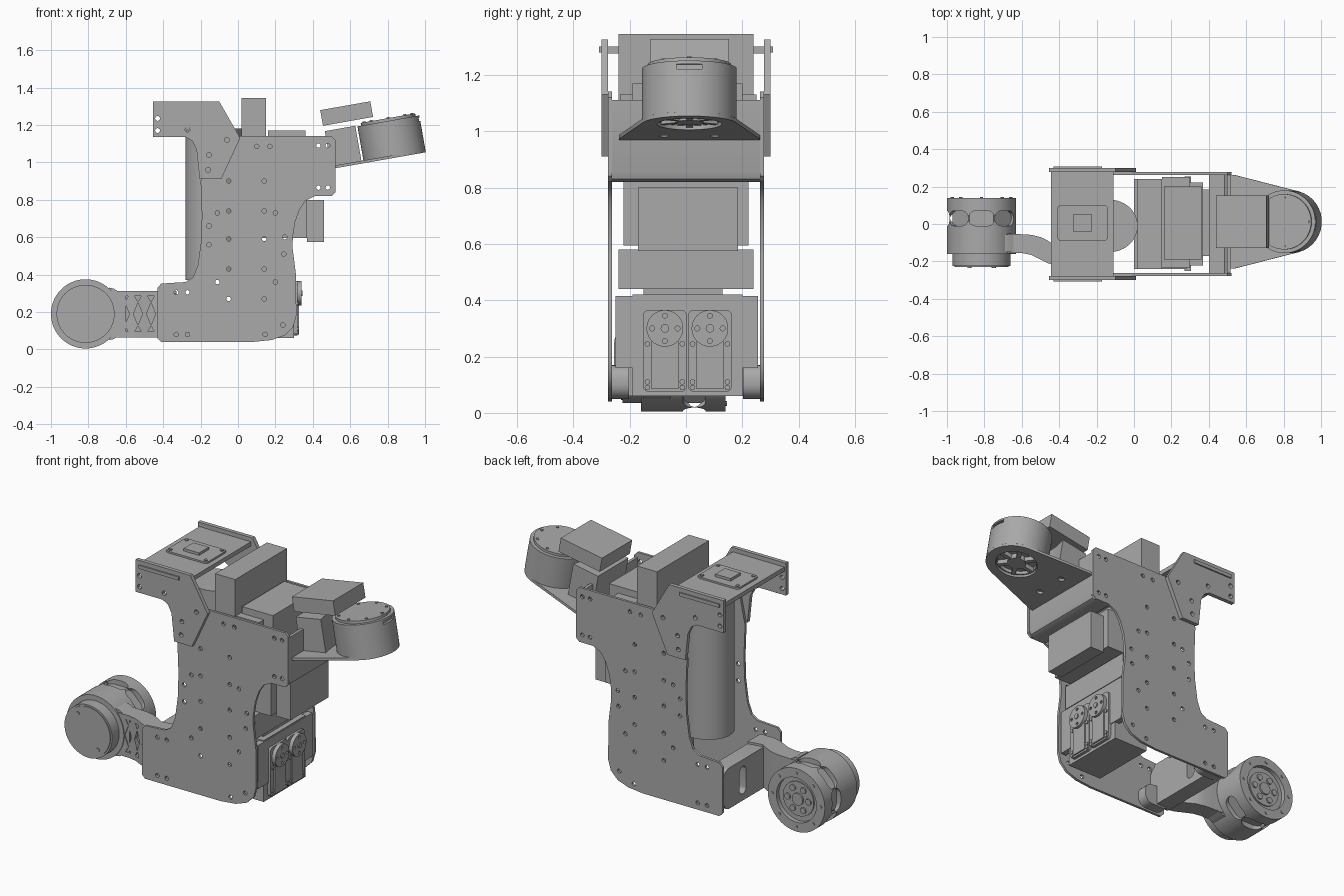
import bpy, bmesh, math
from math import sin, cos, pi, radians
from mathutils import Matrix, Vector

if "Cube" in bpy.data.objects:
    bpy.data.objects.remove(bpy.data.objects["Cube"])

grey = bpy.data.materials.new("plain grey")
grey.use_nodes = True
GREY = (0.4, 0.4, 0.4, 1)
grey.diffuse_color = GREY
grey.node_tree.nodes["Principled BSDF"].inputs["Base Color"].default_value = GREY
parts = []


def place(axis, a, b, t):
    """Map profile coordinates a, b and depth t to space for an extrusion axis."""
    return {"x": (t, a, b), "y": (a, t, b), "z": (a, b, t)}[axis]


def add_prism(bm, pts, lo, hi, axis):
    rings = [[bm.verts.new(place(axis, a, b, t)) for a, b in pts] for t in (lo, hi)]
    bm.faces.new(rings[0])
    bm.faces.new(rings[1])
    n = len(pts)
    for i in range(n):
        j = (i + 1) % n
        bm.faces.new((rings[0][i], rings[0][j], rings[1][j], rings[1][i]))


def solid(name, prisms, frame=None):
    """Object made of one or more prisms: (points, low, high, axis)."""
    bm = bmesh.new()
    for p in prisms:
        add_prism(bm, *p)
    bmesh.ops.recalc_face_normals(bm, faces=bm.faces)
    if frame:
        bm.transform(frame)
    mesh = bpy.data.meshes.new(name)
    bm.to_mesh(mesh)
    bm.free()
    mesh.materials.append(grey)
    obj = bpy.data.objects.new(name, mesh)
    bpy.context.collection.objects.link(obj)
    parts.append(obj)
    return obj


def rect(a0, a1, b0, b1):
    return [(a0, b0), (a1, b0), (a1, b1), (a0, b1)]


def circle(a, b, r, n=48, ry=None):
    return [(a + r * cos(2 * pi * i / n), b + (ry or r) * sin(2 * pi * i / n)) for i in range(n)]


def rounded(a0, a1, b0, b1, r, n=5):
    out = []
    for k, (ca, cb) in enumerate(((a1 - r, b1 - r), (a0 + r, b1 - r), (a0 + r, b0 + r), (a1 - r, b0 + r))):
        for i in range(n + 1):
            t = (k + i / n) * pi / 2
            out.append((ca + r * cos(t), cb + r * sin(t)))
    return out


def box(name, x0, x1, y0, y1, z0, z1, frame=None):
    return solid(name, [(rect(x0, x1, y0, y1), z0, z1, "z")], frame)


def cut(obj, prisms, frame=None):
    """Subtract prisms from an object."""
    cutter = solid("cutter", prisms, frame)
    cutter.hide_render = True
    mod = obj.modifiers.new("cut", "BOOLEAN")
    mod.operation, mod.solver, mod.object = "DIFFERENCE", "EXACT", cutter
    bpy.context.view_layer.objects.active = obj
    bpy.ops.object.modifier_apply(modifier=mod.name)
    parts.remove(cutter)
    bpy.data.objects.remove(cutter)


# Side plates with their bolt holes
plate = [(-.41, .04), (.08, .04), (.18, .05), (.25, .075), (.295, .12), (.312, .18), (.31, .4),
         (.292, .54), (.293, .6), (.305, .68), (.33, .75), (.36, .795), (.41, .82), (.5, .82),
         (.52, .84), (.52, 1.12), (.5, 1.14), (-.15, 1.14), (-.2, .9), (-.193, .72), (-.197, .58),
         (-.215, .45), (-.24, .385), (-.28, .36), (-.41, .352), (-.43, .33), (-.43, .06)]
holes = [(x, z) for x in (-.05, .14) for z in (.27, .43, .59, .74, .9)]
holes += [(x, z) for x in (-.11, .2) for z in (.36, .73)]
holes += [(x, z) for x in (-.33, -.27) for z in (.08, .305)]
holes += [(x, z) for x in (.43, .48) for z in (.865, 1.09)]
holes += [(.1, 1.085), (.17, 1.085), (-.155, .66), (-.155, .56), (.25, .6), (.245, .51), (.24, .13), (.145, .08)]

# Upper bracket cheeks
cheek = [(-.455, 1.135), (-.28, 1.135), (-.245, 1.115), (-.222, 1.07), (-.205, .91), (-.09, .91),
         (.012, 1.13), (-.1, 1.325), (-.455, 1.325)]
cheek_holes = [(-.43, 1.235), (-.43, 1.17), (-.27, 1.175), (-.06, 1.12), (-.155, 1.04), (-.16, .96)]
for side, word in ((-1, "front"), (1, "back")):
    lo, hi = sorted((side * .262, side * .277))
    p = solid(word + "_side_plate", [(plate, lo, hi, "y")])
    cut(p, [(circle(x, z, .012, 12), -.4, .4, "y") for x, z in holes])
    lo, hi = sorted((side * .277, side * .3))
    c = solid(word + "_bracket_cheek", [(cheek, lo, hi, "y")])
    cut(c, [(circle(x, z, .013, 12), -.4, .4, "y") for x, z in cheek_holes])
    lo, hi = sorted((side * .27, side * .308))
    box(word + "_bracket_tab", -.43, -.17, lo, hi, 1.28, 1.3)

# Upper deck with a small sensor board
box("bracket_deck", -.445, -.11, -.28, .28, 1.275, 1.3)
solid("sensor_board", [(rounded(-.41, -.14, -.09, .1, .02), 1.3, 1.31, "z")])
box("sensor_chip", -.325, -.225, -.04, .05, 1.31, 1.325)
solid("sensor_screws", [(circle(x, y, .01, 10), 1.31, 1.316, "z") for x in (-.39, -.16) for y in (-.07, .08)])

# Rounded spine between the plates
solid("spine_column", [(circle(-.13, -.01, .15, 48, .14), .37, 1.18, "z")])

# Electronics and battery boxes inside the frame
box("tall_module", .02, .15, -.24, .24, .85, 1.345)
box("wide_module", .15, .3, -.235, .25, .85, 1.13)
box("upper_module", .16, .36, -.19, .2, .9, 1.17)
box("chest_module", .05, .37, -.222, .222, .595, .83)
box("chest_cover", .37, .46, -.17, .185, .575, .8)
box("battery", .0, .28, -.24, .24, .44, .58)
box("battery_foot", .05, .27, -.15, .13, .41, .45)

# Servo block with two servos facing outwards
box("servo_block", .08, .3, -.19, .2, .06, .42)
box("servo_panel", .27, .305, -.25, .255, .16, .415)
for y, word in ((-.075, "right"), (.085, "left")):
    solid(word + "_servo_case", [(rounded(y - .078, y + .078, .075, .365, .02), .3, .318, "x"),
                                 (rect(y - .048, y + .048, .085, .275), .318, .326, "x")])
    horn = solid(word + "_servo_horn", [(circle(y, .3, .065, 40), .315, .34, "x"),
                                        (circle(y, .3, .015, 16), .34, .346, "x")])
    cut(horn, [(circle(y + a, .3 + b, .009, 10), .33, .36, "x")
               for a, b in ((.045, 0), (-.045, 0), (0, .045), (0, -.045))])
    solid(word + "_servo_screws", [(circle(y + a, z, .01, 10), .315, .325, "x")
                                   for a in (-.062, .062) for z in (.09, .11, .245)])

# Bent sheet that carries the tilted motor arm
sheet = [(.4, .82), (.485, .82), (.508, .83), (.516, .855), (.516, 1.11), (.498, 1.11), (.498, .86),
         (.485, .838), (.4, .838)]
bend = solid("motor_mount_sheet", [(sheet, -.263, .263, "y")])

# Tilted motor arm, built flat and then tilted
tilt = Matrix.Translation((.5, .012, .965)) @ Matrix.Rotation(radians(-10), 4, "Y")
mu, mr = .344, .168
tray = [(0, -.25), (.04, -.25)]
tray += [(mu + mr * cos(radians(a)), mr * sin(radians(a))) for a in range(-75, 76, 10)]
tray += [(.04, .25), (0, .25)]
tray_obj = solid("motor_tray", [(tray, 0, .015, "z")], tilt)
cut(tray_obj, [(circle(.1, y, .018, 16), -.05, .05, "z") for y in (-.09, .09)]
    + [(circle(mu, 0, .115), -.05, .05, "z")], tilt)
neck = [(0, -.14), (.165, -.14), (.15, -.07), (.145, 0), (.15, .07), (.165, .14), (0, .14)]
solid("motor_neck", [(neck, .015, .205, "z")], tilt)
motor = solid("upper_motor", [(circle(mu, 0, mr, 64), .015, .2, "z")], tilt)
cut(motor, [(circle(mu, 0, .108), 0, .035, "z"),
            (rect(mu + .15, mu + .2, -.045, .045), .17, .188, "z")], tilt)
solid("upper_motor_cap", [(circle(mu, 0, .148, 64), .2, .215, "z")], tilt)
solid("upper_motor_screws", [(circle(mu + .13 * cos(t * pi / 4), .13 * sin(t * pi / 4), .008, 10), .215, .22, "z")
                             for t in range(8)], tilt)
spokes = [(circle(mu, 0, .05, 32), .005, .035, "z")]
for k in range(6):
    t = k * pi / 3
    d, n = Vector((cos(t), sin(t))), Vector((-sin(t), cos(t))) * .012
    spokes.append(([Vector((mu, 0)) + v for v in (d * .04 - n, d * .11 - n, d * .11 + n, d * .04 + n)],
                   .008, .034, "z"))
solid("upper_motor_spokes", spokes, tilt)
box("camera_box", -.005, .267, -.14, .14, .235, .32, tilt)

# Lower wheel motor housing with slots round the rim
wx, wz = -.815, .19
wheel = solid("lower_motor_housing", [(circle(wx, wz, .185, 72), -.16, .14, "y")])
cut(wheel, [(circle(wx, wz, .13), .115, .2, "y")])
for k in range(8):
    turn = Matrix.Translation((wx, 0, wz)) @ Matrix.Rotation(k * pi / 4, 4, "Y")
    if k != 2:
        cut(wheel, [(rounded(-.07, .07, -.01, .07, .038), .155, .25, "z")], turn)
solid("lower_motor_cap", [(circle(wx, wz, .155, 64), -.225, -.16, "y")])
solid("lower_motor_disc", [(circle(wx, wz, .145, 64), -.23, -.225, "y")])
solid("cap_screws", [(circle(wx + s * .065, wz + s * .09 * -1, .011, 12), -.234, -.228, "y") for s in (-1, 1)])
hub = [(circle(wx, wz, .1, 48), .1, .122, "y"), (circle(wx, wz, .035, 24), .12, .132, "y")]
for k in range(6):
    t = k * pi / 3
    hub.append((circle(wx + .068 * cos(t), wz + .068 * sin(t), .018, 16), .12, .13, "y"))
solid("lower_motor_hub", hub)
solid("rim_screws", [(circle(wx + .157 * cos(k * pi / 4), wz + .157 * sin(k * pi / 4), .009, 10), .138, .145, "y")
                     for k in range(8)])

# Curved arm from the lower motor to the frame, with a diamond lattice
arm = [(-.7, -.155), (-.6, -.155), (-.55, -.165), (-.5, -.19), (-.46, -.21), (-.42, -.22), (-.33, -.22),
       (-.33, -.1), (-.42, -.115), (-.46, -.09), (-.5, -.07), (-.55, -.058), (-.6, -.055), (-.7, -.05)]
leg = solid("lower_arm", [(arm, .065, .312, "z")])
lattice = []
for x in (-.605, -.535, -.465):
    lattice.append(([(x - .024, .19), (x, .13), (x + .024, .19), (x, .25)], -.3, -.14, "y"))
    for s in (-1, 1):
        z = .19 + s * .095
        lattice.append(([(x - .018, z), (x + .018, z), (x, z - s * .03)], -.3, -.14, "y"))
cut(leg, lattice)
flare = [(-.69, .33), (-.665, .325), (-.64, .31), (-.6, .3), (-.6, .08), (-.64, .07), (-.665, .055), (-.69, .05)]
solid("arm_root", [(flare, -.15, -.055, "y")])

# Cross beam clamped between the plates
beam = solid("cross_beam", [(rounded(-.255, .255, .06, .3, .05), -.425, -.33, "x")])
cut(beam, [(rounded(.05, .11, .1, .26, .028), -.5, -.2, "x")])
solid("beam_ends", [(rounded(-.42, -.25, .05, .17, .05), lo, lo + .06, "y") for lo in (-.262, .202)])

# Shading
bpy.ops.object.select_all(action="DESELECT")
for o in parts:
    o.select_set(True)
bpy.context.view_layer.objects.active = parts[0]
bpy.ops.object.shade_smooth_by_angle(angle=radians(30))
